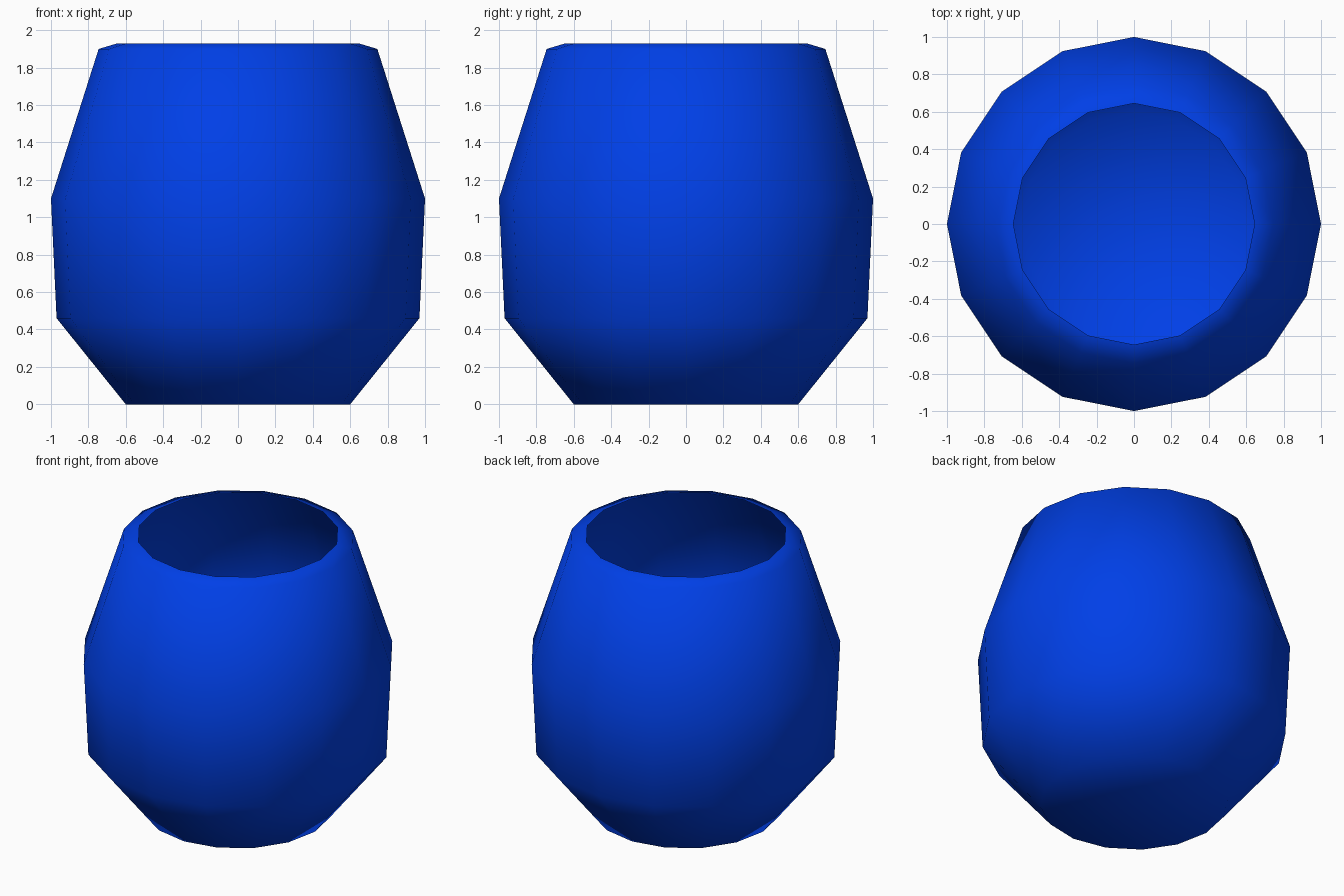
import bpy
import bmesh
from math import cos, sin, tau

cube = bpy.data.objects.get("Cube")
if cube:
    bpy.data.objects.remove(cube, do_unlink=True)

SIDES = 16

# Blue glaze
blue = bpy.data.materials.new("blue glaze")
blue.use_nodes = True
color = (0.0, 0.05, 0.80, 1.0)
blue.diffuse_color = color
blue.node_tree.nodes["Principled BSDF"].inputs["Base Color"].default_value = color

# Cup shell as (radius, height): base, lower belly, upper belly, shoulder, lip
profile = [(0.6, 0), (0.97, 0.46), (1, 1.1), (0.745, 1.9), (0.645, 1.93)]

bm = bmesh.new()
rings = [[bm.verts.new((r * cos(tau * i / SIDES), r * sin(tau * i / SIDES), z))
          for i in range(SIDES)] for r, z in profile]

# Thin wall, open at the top
for low, high in zip(rings, rings[1:]):
    for i in range(SIDES):
        j = (i + 1) % SIDES
        bm.faces.new((low[i], low[j], high[j], high[i]))

# Floor, a fan around a centre point
centre = bm.verts.new((0, 0, 0))
for i in range(SIDES):
    bm.faces.new((rings[0][(i + 1) % SIDES], rings[0][i], centre))

for face in bm.faces:
    face.smooth = True

mesh = bpy.data.meshes.new("cup")
bm.to_mesh(mesh)
bm.free()
mesh.materials.append(blue)
cup = bpy.data.objects.new("cup", mesh)
bpy.context.collection.objects.link(cup)
